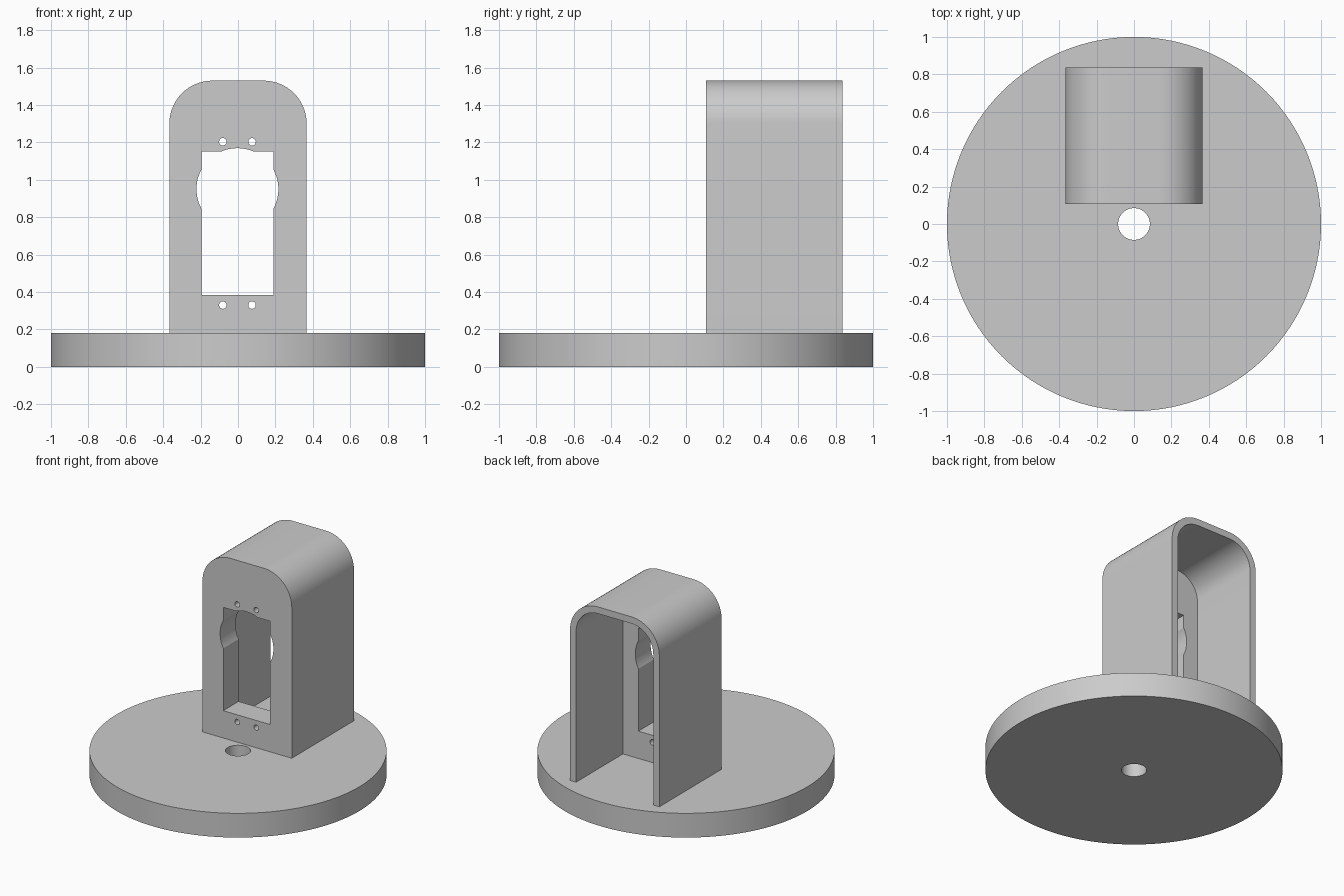
import bpy, bmesh, math
from mathutils import Vector

if "Cube" in bpy.data.objects:
    bpy.data.objects.remove(bpy.data.objects["Cube"], do_unlink=True)

BASE_TOP = 0.18
FRONT, BACK, PANEL = 0.107, 0.837, 0.18
HALF_W, TOP, RADIUS, WALL = 0.367, 1.53, 0.23, 0.05
HOLE_X = -0.003

grey = bpy.data.materials.new("plain grey")
grey.use_nodes = True
grey.diffuse_color = (0.6, 0.6, 0.6, 1)
grey.node_tree.nodes["Principled BSDF"].inputs["Base Color"].default_value = grey.diffuse_color


def prism(name, points, depth):
    """Extrude a closed loop of 3D points along the depth vector."""
    bm = bmesh.new()
    face = bm.faces.new([bm.verts.new(p) for p in points])
    top = bmesh.ops.extrude_face_region(bm, geom=[face])["geom"]
    bmesh.ops.translate(bm, vec=depth, verts=[v for v in top if isinstance(v, bmesh.types.BMVert)])
    bmesh.ops.recalc_face_normals(bm, faces=bm.faces)
    mesh = bpy.data.meshes.new(name)
    bm.to_mesh(mesh)
    bm.free()
    mesh.materials.append(grey)
    obj = bpy.data.objects.new(name, mesh)
    bpy.context.collection.objects.link(obj)
    return obj


def arc(cx, cy, r, start, end, steps):
    angles = [math.radians(start + (end - start) * i / steps) for i in range(steps + 1)]
    return [(cx + r * math.cos(a), cy + r * math.sin(a)) for a in angles]


def circle(cx, cy, r, sides):
    return arc(cx, cy, r, 0, 360, sides)[:-1]


def arch(half, bottom, top, r):
    return ([(-half, bottom), (half, bottom)]
            + arc(half - r, top - r, r, 0, 90, 16)
            + arc(r - half, top - r, r, 90, 180, 16))


def along_y(name, outline, y0, y1):
    return prism(name, [(x, y0, z) for x, z in outline], Vector((0, y1 - y0, 0)))


def along_z(name, outline, z0, z1):
    return prism(name, [(x, y, z0) for x, y in outline], Vector((0, 0, z1 - z0)))


def cut(obj, cutter):
    """Subtract the cutter, apply the result and discard the cutter."""
    bpy.context.view_layer.objects.active = obj
    mod = obj.modifiers.new("cut", "BOOLEAN")
    mod.operation, mod.solver, mod.object = "DIFFERENCE", "EXACT", cutter
    bpy.ops.object.modifier_apply(modifier=mod.name)
    bpy.data.objects.remove(cutter, do_unlink=True)


# Round base with a central hole
base = along_z("round_base", circle(0, 0, 1, 128), 0, BASE_TOP)
cut(base, along_z("centre_hole", circle(0, 0, 0.085, 48), -0.1, 0.3))

# Arched housing, hollow and open at the back, with a thick front panel
housing = along_y("arched_housing", arch(HALF_W, BASE_TOP, TOP, RADIUS), FRONT, BACK)
cut(housing, along_y("hollow", arch(HALF_W - WALL, BASE_TOP - 0.1, TOP - WALL, RADIUS - WALL),
                     FRONT + PANEL, BACK + 0.1))

# Socket opening: a rectangle joined with a circle
near, far = FRONT - 0.1, FRONT + PANEL + 0.1
left, right = HOLE_X - 0.193, HOLE_X + 0.193
cut(housing, along_y("slot", [(left, 0.383), (right, 0.383), (right, 1.15), (left, 1.15)], near, far))
cut(housing, along_y("round_opening", circle(HOLE_X, 0.95, 0.219, 64), near, far))

# Screw holes above and below the opening
for z in (0.33, 1.203):
    for side in (-1, 1):
        cut(housing, along_y("screw_hole", circle(HOLE_X + side * 0.078, z, 0.02, 24), near, far))

# Smooth curved walls, keep edges sharp
bpy.ops.object.select_all(action="DESELECT")
for obj in (base, housing):
    obj.select_set(True)
bpy.context.view_layer.objects.active = base
bpy.ops.object.shade_smooth_by_angle(angle=math.radians(30))
